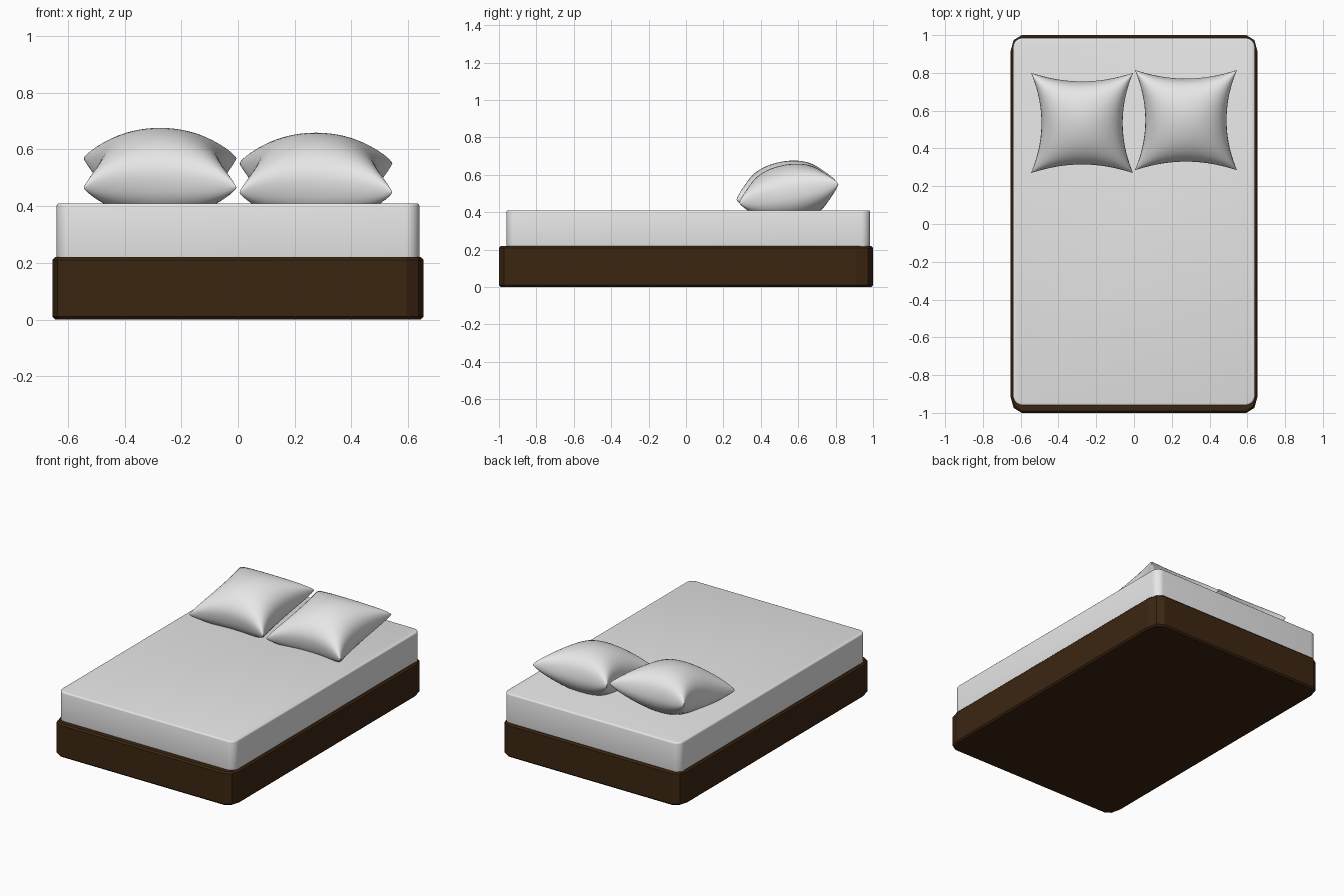
import bpy, bmesh, math
from mathutils import Matrix

if "Cube" in bpy.data.objects:
    bpy.data.objects.remove(bpy.data.objects["Cube"])


def material(name, rgb):
    m = bpy.data.materials.new(name)
    m.diffuse_color = (*rgb, 1)
    m.use_nodes = True
    m.node_tree.nodes["Principled BSDF"].inputs["Base Color"].default_value = m.diffuse_color
    return m


linen = material("white linen", (0.8, 0.8, 0.8))
wood = material("dark brown wood", (0.045, 0.019, 0.0056))


def make_object(name, bm, mat, angle):
    bmesh.ops.recalc_face_normals(bm, faces=bm.faces)
    mesh = bpy.data.meshes.new(name)
    bm.to_mesh(mesh)
    bm.free()
    mesh.materials.append(mat)
    ob = bpy.data.objects.new(name, mesh)
    bpy.context.collection.objects.link(ob)
    bpy.ops.object.select_all(action='DESELECT')
    ob.select_set(True)
    bpy.context.view_layer.objects.active = ob
    if angle:
        bpy.ops.object.shade_smooth_by_angle(angle=math.radians(angle))
    return ob


def slab(name, hx, y0, y1, z0, z1, rx, ry, steps, bevel, segs, mat, angle):
    """Rounded rectangle raised to a block, with softened top and bottom rims."""
    cy, hy = (y0 + y1) / 2, (y1 - y0) / 2
    bm = bmesh.new()
    verts = []
    for q, (sx, sy) in enumerate([(1, 1), (-1, 1), (-1, -1), (1, -1)]):
        for i in range(steps + 1):
            a = math.pi / 2 * (q + i / steps)
            verts.append(bm.verts.new((sx * (hx - rx) + rx * math.cos(a),
                                       cy + sy * (hy - ry) + ry * math.sin(a), z0)))
    face = bm.faces.new(verts)
    ext = bmesh.ops.extrude_face_region(bm, geom=[face], use_keep_orig=True)
    for v in ext["geom"]:
        if isinstance(v, bmesh.types.BMVert):
            v.co.z = z1
    bmesh.ops.recalc_face_normals(bm, faces=bm.faces)
    rims = [e for e in bm.edges if abs(e.verts[0].co.z - e.verts[1].co.z) < 1e-5]
    bmesh.ops.bevel(bm, geom=rims, offset=bevel, segments=segs, profile=0.5,
                    affect='EDGES')
    return make_object(name, bm, mat, angle)


def pillow(name, x, y, z, tilt, thick):
    """Two puffed sheets sharing a pinched seam with pointed corners."""
    n = 28
    bm = bmesh.new()
    grid = {}
    for side in (1, -1):
        for i in range(n + 1):
            for j in range(n + 1):
                seam = i in (0, n) or j in (0, n)
                if seam and side == -1:
                    grid[side, i, j] = grid[1, i, j]
                    continue
                u = -math.cos(math.pi * i / n)
                v = -math.cos(math.pi * j / n)
                px = u * (0.27 - 0.055 * (1 - v * v))
                py = v * (0.27 - 0.050 * (1 - u * u))
                h = 0 if seam else thick * ((1 - u * u) * (1 - v * v)) ** 0.4
                grid[side, i, j] = bm.verts.new((px, py, side * h))
        for i in range(n):
            for j in range(n):
                bm.faces.new([grid[side, i + a, j + b]
                              for a, b in ((0, 0), (1, 0), (1, 1), (0, 1))])
    bm.transform(Matrix.Translation((x, y, z)) @
                 Matrix.Rotation(math.radians(tilt), 4, 'X'))
    return make_object(name, bm, linen, 75)


# Bed base and mattress
slab("bed_base", 0.655, -1.0, 1.0, 0.0, 0.22, 0.06, 0.09, 2, 0.01, 1, wood, 0)
slab("mattress", 0.64, -0.96, 0.985, 0.19, 0.41, 0.05, 0.05, 8, 0.01, 3, linen, 40)

# Pair of pillows propped near the head end
pillow("left_pillow", -0.275, 0.535, 0.517, 11, 0.155)
pillow("right_pillow", 0.275, 0.55, 0.50, 11, 0.155)
